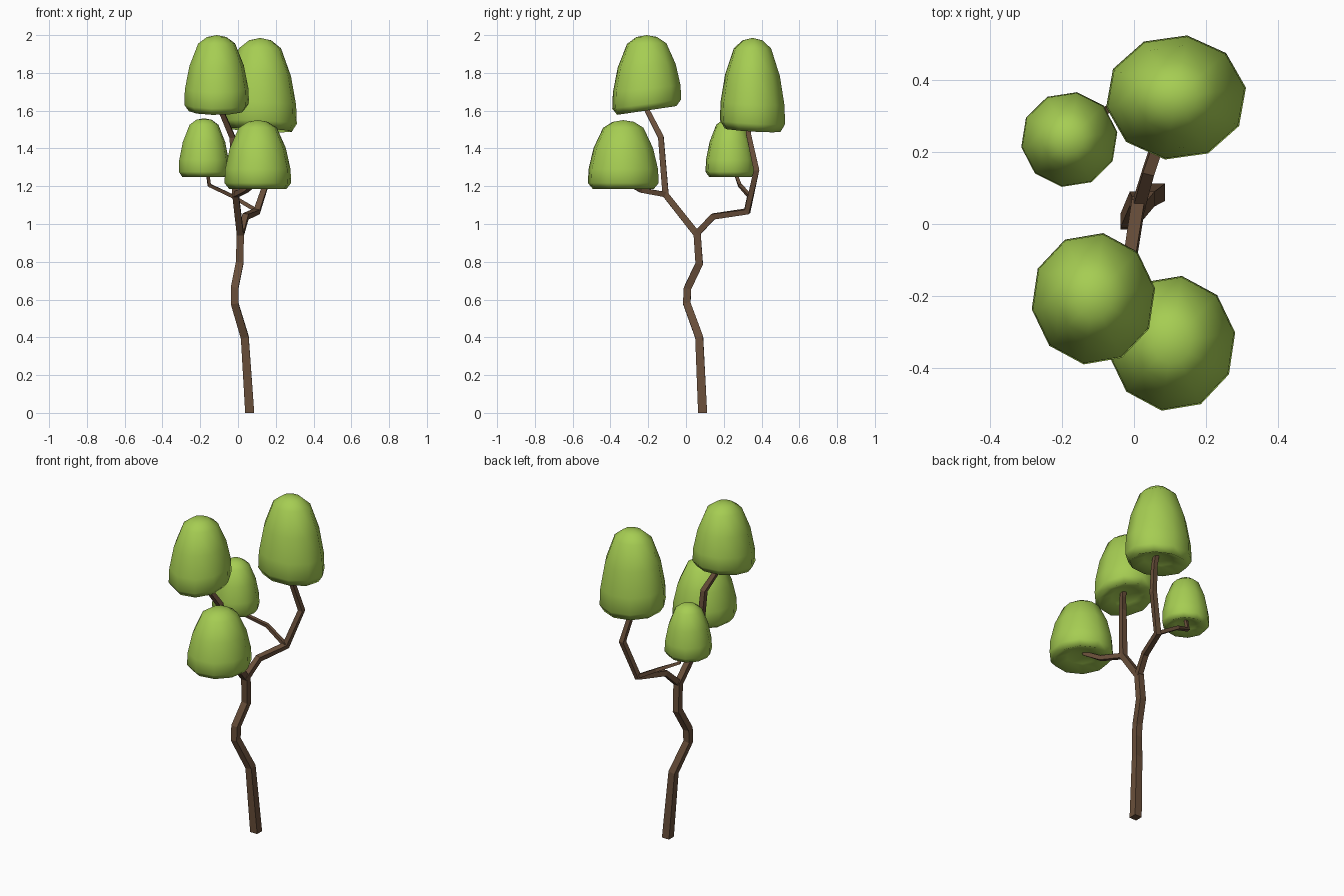
import bpy, bmesh, math
from mathutils import Vector

if "Cube" in bpy.data.objects:
    bpy.data.objects.remove(bpy.data.objects["Cube"])


def material(name, rgb):
    m = bpy.data.materials.new(name)
    m.diffuse_color = (*rgb, 1)
    m.use_nodes = True
    m.node_tree.nodes["Principled BSDF"].inputs["Base Color"].default_value = m.diffuse_color
    return m


BARK = material("bark brown", (0.14, 0.077, 0.042))
LEAF = material("leaf green", (0.38, 0.61, 0.085))


def make_object(name, bm, mat, smooth):
    bmesh.ops.recalc_face_normals(bm, faces=bm.faces)
    for f in bm.faces:
        f.smooth = smooth
    me = bpy.data.meshes.new(name)
    bm.to_mesh(me)
    bm.free()
    me.materials.append(mat)
    ob = bpy.data.objects.new(name, me)
    bpy.context.collection.objects.link(ob)
    return ob


def limb(name, pts, ref=(1, 0, 0)):
    """Square tube through (x, y, z, half width) points."""
    bm = bmesh.new()
    P = [Vector(p[:3]) for p in pts]
    ref = Vector(ref)
    rings = []
    for i, p in enumerate(P):
        a = (p - P[i - 1]).normalized() if i else Vector()
        b = (P[i + 1] - p).normalized() if i < len(P) - 1 else Vector()
        t = Vector((0, 0, 1)) if p.z == 0 else (a + b).normalized()
        u = (ref - t * ref.dot(t)).normalized()
        v = t.cross(u)
        w = pts[i][3]
        rings.append([bm.verts.new(p + u * w * sx + v * w * sy)
                      for sx, sy in ((-1, -1), (1, -1), (1, 1), (-1, 1))])
    for r, s in zip(rings, rings[1:]):
        for k in range(4):
            bm.faces.new((r[k], r[(k + 1) % 4], s[(k + 1) % 4], s[k]))
    bm.faces.new(rings[0][::-1])
    bm.faces.new(rings[-1])
    return make_object(name, bm, BARK, False)


# Bell profile: (fraction below the top, fraction of the radius), hollow underneath
PROFILE = [(0.025, 0.3), (0.11, 0.57), (0.4, 0.84), (0.7, 0.98), (0.9, 1.0), (0.985, 0.86), (0.92, 0.45)]
SIDES = 10


def foliage(name, cx, cy, rx, ry, z0, z1, tilt=(0, 0)):
    """Leaf clump; tilt slopes the lower rim."""
    bm = bmesh.new()

    def vert(t, x, y):
        z = z1 - t * (z1 - z0) + t * (tilt[0] * x + tilt[1] * y)
        return bm.verts.new((cx + x, cy + y, z))

    rings = []
    for t, r in PROFILE:
        ring = []
        for k in range(SIDES):
            a = 2 * math.pi * (k + 0.25) / SIDES
            ring.append(vert(t, rx * r * 1.01 * math.cos(a), ry * r * 1.01 * math.sin(a)))
        rings.append(ring)
    top, under = vert(0, 0, 0), vert(0.87, 0, 0)
    for k in range(SIDES):
        j = (k + 1) % SIDES
        bm.faces.new((top, rings[0][k], rings[0][j]))
        bm.faces.new((under, rings[-1][j], rings[-1][k]))
        for r, s in zip(rings, rings[1:]):
            bm.faces.new((r[k], s[k], s[j], r[j]))
    return make_object(name, bm, LEAF, True)


# Trunk and branches
limb("trunk", [(0.062, 0.088, 0, 0.024), (0.036, 0.07, 0.4, 0.021), (-0.018, 0.004, 0.58, 0.02),
               (-0.018, 0.008, 0.66, 0.02), (0.008, 0.07, 0.79, 0.02), (0.013, 0.058, 0.96, 0.019)])
limb("front_branch", [(0.013, 0.062, 0.94, 0.018), (-0.013, -0.108, 1.155, 0.017),
                      (-0.03, -0.133, 1.46, 0.015), (-0.09, -0.205, 1.6, 0.013), (-0.11, -0.22, 1.68, 0.012)])
limb("front_side_branch", [(-0.013, -0.105, 1.155, 0.014), (0.04, -0.24, 1.18, 0.013),
                           (0.095, -0.31, 1.22, 0.012), (0.105, -0.33, 1.27, 0.01)])
limb("back_branch", [(0.013, 0.052, 0.945, 0.017), (0.04, 0.145, 1.04, 0.016), (0.1, 0.325, 1.067, 0.016),
                     (0.172, 0.373, 1.285, 0.015), (0.13, 0.33, 1.48, 0.013), (0.12, 0.34, 1.58, 0.012)])
limb("back_side_branch", [(0.1, 0.32, 1.07, 0.011), (-0.035, 0.335, 1.15, 0.01),
                          (-0.152, 0.285, 1.205, 0.009), (-0.165, 0.25, 1.3, 0.008)], ref=(0, 1, 0))

# Leaf clumps
foliage("front_top_foliage", -0.113, -0.208, 0.172, 0.183, 1.595, 2.0, (0, 0.15))
foliage("back_top_foliage", 0.117, 0.352, 0.195, 0.173, 1.49, 1.985, (-0.05, -0.06))
foliage("front_low_foliage", 0.105, -0.332, 0.177, 0.188, 1.18, 1.55)
foliage("back_low_foliage", -0.18, 0.235, 0.134, 0.132, 1.245, 1.56)
